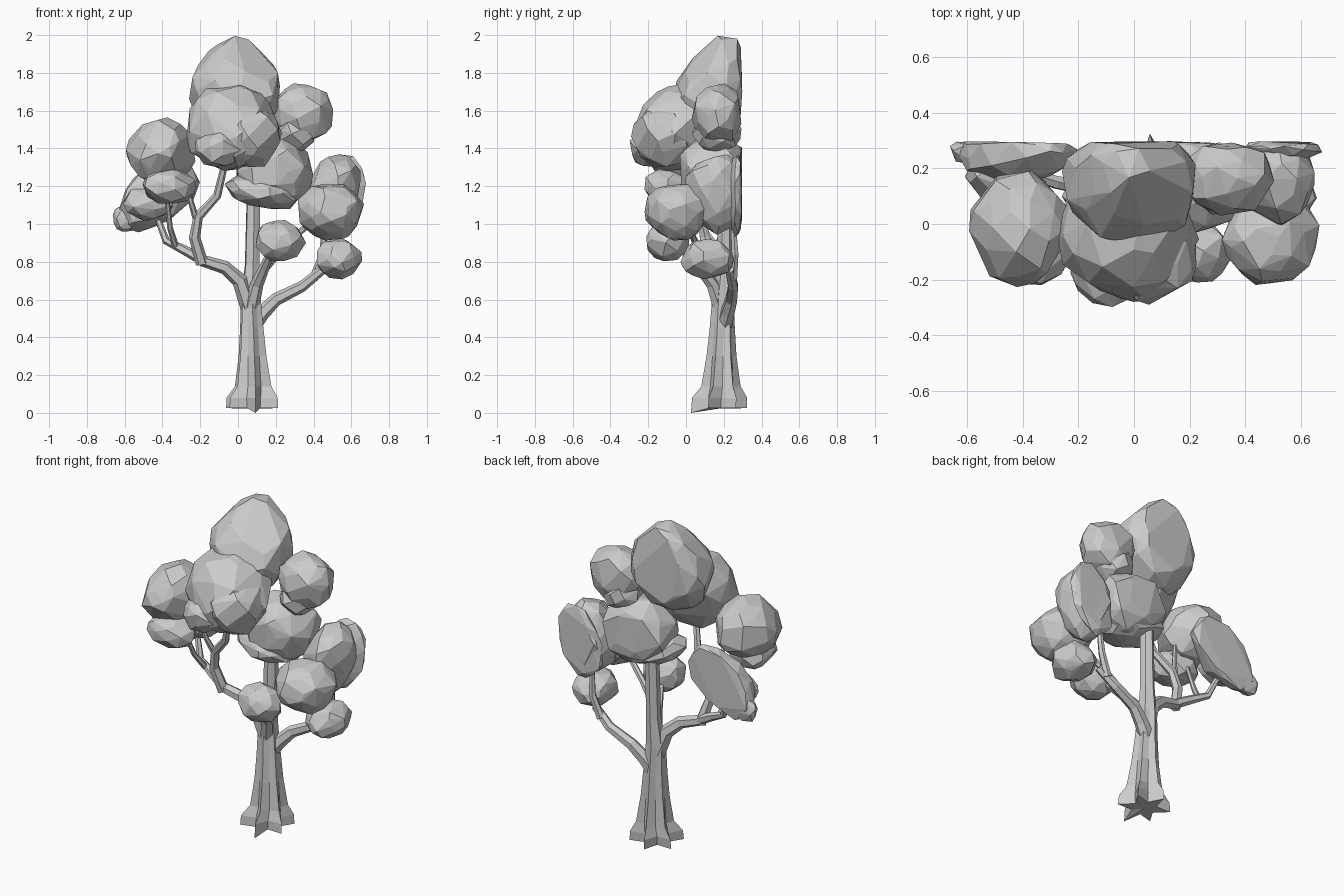
import bpy, bmesh, math, random
from mathutils import Vector, Matrix

random.seed(4)
if "Cube" in bpy.data.objects:
    bpy.data.objects.remove(bpy.data.objects["Cube"])

grey = bpy.data.materials.new("plain grey")
grey.use_nodes = True
tone = (0.6, 0.6, 0.6, 1)
grey.diffuse_color = tone
grey.node_tree.nodes["Principled BSDF"].inputs["Base Color"].default_value = tone

BACK = 0.292  # the crown is cut flat at this depth


def finish(name, bm):
    bmesh.ops.recalc_face_normals(bm, faces=bm.faces)
    mesh = bpy.data.meshes.new(name)
    bm.to_mesh(mesh)
    bm.free()
    mesh.materials.append(grey)
    obj = bpy.data.objects.new(name, mesh)
    bpy.context.collection.objects.link(obj)


def skin(name, rings):
    """Join equal rings of points into a closed tube."""
    bm = bmesh.new()
    rows = [[bm.verts.new(p) for p in ring] for ring in rings]
    n = len(rows[0])
    for a, b in zip(rows, rows[1:]):
        for i in range(n):
            j = (i + 1) % n
            bm.faces.new((a[i], a[j], b[j], b[i]))
    for row in (rows[0], rows[-1]):
        mid = bm.verts.new(sum((v.co for v in row), Vector()) / n)
        for i in range(n):
            bm.faces.new((row[i], row[(i + 1) % n], mid))
    finish(name, bm)


def branch(name, start, end, path, sides=6):
    """Tapered faceted limb along a path, from start radius to end radius."""
    pts = [Vector(p) for p in path]
    rings = []
    for k, p in enumerate(pts):
        along = (pts[min(k + 1, len(pts) - 1)] - pts[max(k - 1, 0)]).normalized()
        u = along.cross(Vector((0, 1, 0))).normalized()
        v = along.cross(u)
        r = start + (end - start) * k / (len(pts) - 1)
        angles = [math.tau * i / sides for i in range(sides)]
        rings.append([p + r * (u * math.cos(a) + v * math.sin(a)) for a in angles])
    skin(name, rings)


def clump(name, centre, radii, count=55, tilt=0, peak=0, lean=0):
    """Faceted leaf mass: hull of scattered points, flattened at the back."""
    bm = bmesh.new()
    turn = Matrix.Rotation(math.radians(tilt), 3, 'Y')
    golden = math.pi * (3 - math.sqrt(5))
    for i in range(count):
        h = 1 - 2 * (i + 0.5) / count
        a = golden * i + random.uniform(-0.3, 0.3)
        s = math.sqrt(1 - h * h) * (1 - peak * max(h, 0))
        d = Vector((s * math.cos(a), s * math.sin(a), h)) * random.uniform(0.94, 1.1)
        p = Vector(centre) + turn @ Vector([c * r for c, r in zip(d, radii)])
        p.y = min(p.y + lean * h, BACK + random.uniform(-0.006, 0.006))
        bm.verts.new(p)
    bmesh.ops.convex_hull(bm, input=bm.verts)
    loose = [v for v in bm.verts if not v.link_faces]
    bmesh.ops.delete(bm, geom=loose, context='VERTS')
    bmesh.ops.dissolve_limit(bm, angle_limit=math.radians(6), verts=bm.verts, edges=bm.edges)
    finish(name, bm)


# Trunk with a star of six roots: height, centre x, centre y, ridge, valley
ROOTS = 6
profile = [(0.025, 0.075, 0.175, 0.15, 0.07), (0.08, 0.075, 0.178, 0.147, 0.075),
           (0.14, 0.08, 0.185, 0.105, 0.07), (0.3, 0.077, 0.188, 0.08, 0.06),
           (0.45, 0.073, 0.192, 0.067, 0.053), (0.62, 0.067, 0.195, 0.056, 0.047),
           (0.78, 0.075, 0.205, 0.042, 0.037), (1.3, 0.085, 0.21, 0.038, 0.034)]
rings = []
for z, cx, cy, ridge, valley in profile:
    ring = []
    for i in range(2 * ROOTS):
        a = math.pi * i / ROOTS - math.radians(83)
        r = valley if i % 2 else ridge
        drop = -0.025 if i == 0 and z < 0.05 else 0
        ring.append(Vector((cx + r * math.cos(a), cy + r * math.sin(a), z + drop)))
    rings.append(ring)
skin("trunk", rings)

# Limbs on the model's right
branch("right_limb", 0.048, 0.03, [(0.06, 0.19, 0.56), (0.01, 0.17, 0.7), (-0.07, 0.15, 0.77), (-0.2, 0.13, 0.81)])
branch("right_upright", 0.034, 0.018, [(-0.19, 0.13, 0.79), (-0.23, 0.1, 0.93), (-0.21, 0.08, 1.04), (-0.11, 0.04, 1.15), (-0.07, 0, 1.32)])
branch("right_outer_limb", 0.03, 0.016, [(-0.17, 0.13, 0.8), (-0.28, 0.15, 0.86), (-0.38, 0.18, 0.91), (-0.43, 0.22, 1.04)])
branch("right_twig", 0.018, 0.012, [(-0.22, 0.09, 1.02), (-0.25, 0.05, 1.12), (-0.28, 0.02, 1.26)])
branch("right_outer_twig", 0.018, 0.012, [(-0.33, 0.16, 0.88), (-0.36, 0.09, 0.98), (-0.38, 0, 1.18)])

# Limbs on the model's left
branch("left_limb", 0.045, 0.024, [(0.07, 0.2, 0.45), (0.13, 0.22, 0.53), (0.2, 0.24, 0.6), (0.34, 0.25, 0.67), (0.45, 0.23, 0.76)])
branch("left_back_twig", 0.024, 0.016, [(0.4, 0.25, 0.71), (0.45, 0.26, 0.84), (0.46, 0.25, 1.0)])
branch("left_front_limb", 0.042, 0.02, [(0.07, 0.18, 0.56), (0.1, 0.14, 0.68), (0.14, 0.07, 0.77), (0.19, -0.03, 0.88)])
branch("left_front_twig", 0.022, 0.015, [(0.13, 0.09, 0.75), (0.26, 0.05, 0.9), (0.4, 0, 1.02)])

# Leaf masses at the top
clump("crown_top", (-0.02, 0.17, 1.735), (0.245, 0.235, 0.265), 64, -4, 0.4, 0.06)
clump("crown_front", (-0.03, -0.04, 1.515), (0.245, 0.225, 0.225), 60, 0, 0, 0.04)
clump("crown_front_left", (0.06, -0.11, 1.47), (0.165, 0.17, 0.17), 45)
clump("crown_front_tuft", (-0.1, -0.17, 1.4), (0.13, 0.13, 0.1), 34)
clump("crown_left", (0.34, 0.17, 1.58), (0.16, 0.14, 0.16), 50)
clump("crown_left_tuft", (0.3, 0.17, 1.48), (0.11, 0.13, 0.1), 30)
clump("crown_middle", (0.19, 0.16, 1.275), (0.21, 0.2, 0.195), 55, 15)
clump("crown_middle_base", (0.14, 0.12, 1.17), (0.2, 0.16, 0.09), 40, 8)

# Leaf masses on the left side
clump("left_back_leaves", (0.51, 0.17, 1.165), (0.14, 0.17, 0.215), 50, 14)
clump("left_back_fringe", (0.53, 0.27, 1.155), (0.135, 0.05, 0.22), 45, 14)
clump("left_front_leaves", (0.49, -0.045, 1.07), (0.175, 0.165, 0.15))
clump("left_inner_leaves", (0.22, -0.1, 0.91), (0.13, 0.115, 0.108), 40)
clump("left_low_leaves", (0.53, 0.115, 0.815), (0.12, 0.145, 0.105), 40)

# Leaf masses on the right side
clump("right_leaves", (-0.41, -0.01, 1.38), (0.175, 0.205, 0.175), 55)
clump("right_low_leaves", (-0.37, -0.1, 1.2), (0.14, 0.13, 0.1), 40)
clump("right_back_leaves", (-0.42, 0.26, 1.16), (0.24, 0.11, 0.15), 55, -38)
clump("right_side_leaves", (-0.47, 0.18, 1.11), (0.13, 0.1, 0.09), 34)
clump("right_tip_leaves", (-0.59, 0.26, 1.03), (0.08, 0.05, 0.075), 26)
